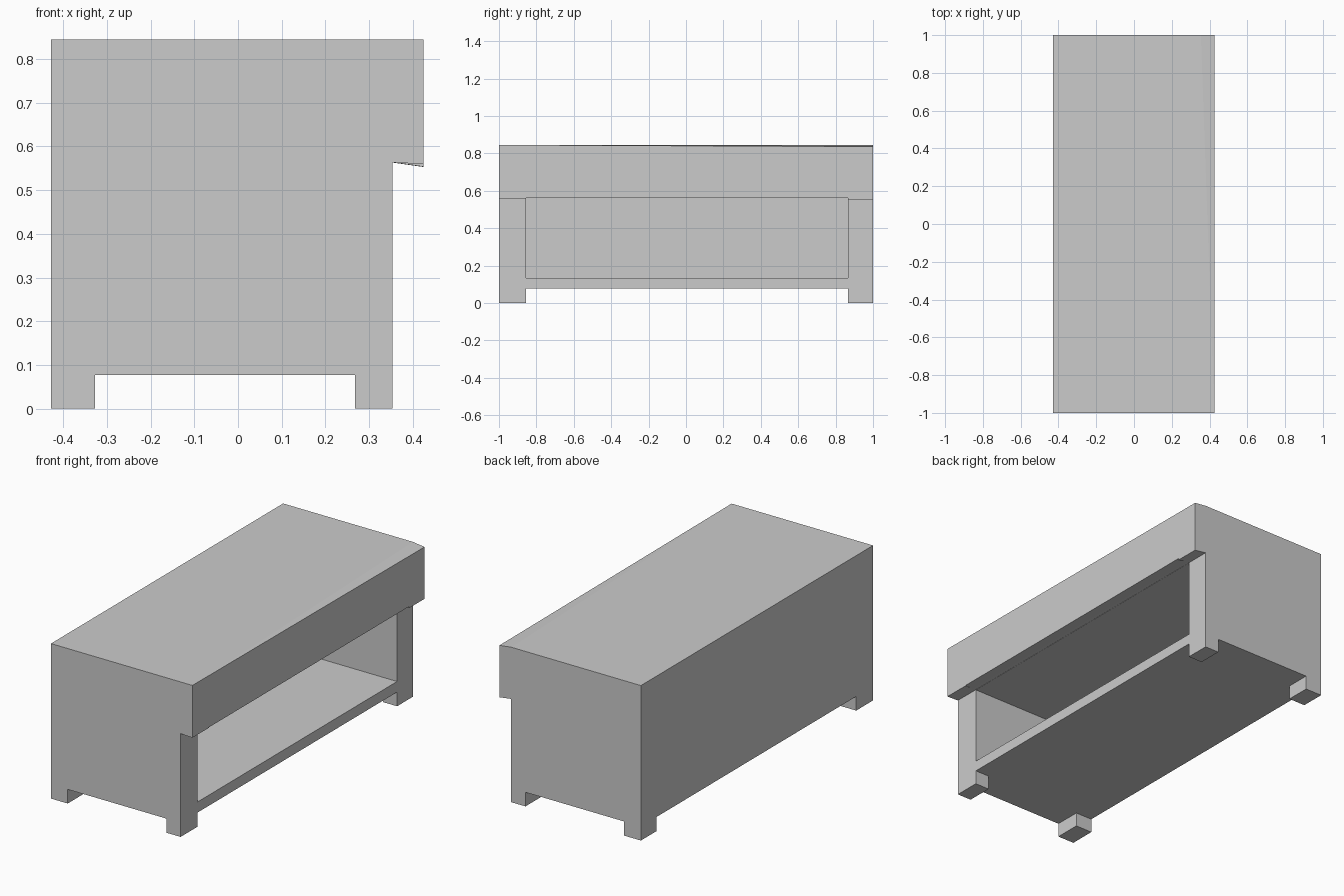
import bpy, bmesh
from mathutils import Vector

if "Cube" in bpy.data.objects:
    bpy.data.objects.remove(bpy.data.objects["Cube"])


def make_object(name, bm):
    bmesh.ops.recalc_face_normals(bm, faces=bm.faces)
    mesh = bpy.data.meshes.new(name)
    bm.to_mesh(mesh)
    bm.free()
    obj = bpy.data.objects.new(name, mesh)
    bpy.context.collection.objects.link(obj)
    return obj


def box(name, lo, hi):
    lo, hi = Vector(lo), Vector(hi)
    bm = bmesh.new()
    bmesh.ops.create_cube(bm, size=1)
    for v in bm.verts:
        v.co = (lo + hi) / 2 + v.co * (hi - lo)
    return make_object(name, bm)


def cut(target, name, lo, hi):
    cutter = box(name, lo, hi)
    cutter.hide_render = True
    mod = target.modifiers.new(name, 'BOOLEAN')
    mod.operation = 'DIFFERENCE'
    mod.solver = 'EXACT'
    mod.object = cutter
    bpy.context.view_layer.objects.active = target
    bpy.ops.object.modifier_apply(modifier=name)
    bpy.data.objects.remove(cutter)


BACK, FRONT, LIP = -0.428, 0.354, 0.425
LEG_BACK, LEG_FRONT = -0.327, 0.268      # inner faces of the legs
LEG_LEFT, LEG_RIGHT = -0.855, 0.865
UNDERSIDE, FLOOR, CEILING, TOP = 0.077, 0.135, 0.563, 0.845

# Cabinet body: side profile with overhanging lip, the lip sagging at the far end
def profile(lip_bottom, lip_top):
    return [(BACK, 0), (FRONT, 0), (FRONT, CEILING), (LIP, lip_bottom),
            (LIP, lip_top), (FRONT, TOP), (BACK, TOP)]


bm = bmesh.new()
near = [bm.verts.new((x, -1, z)) for x, z in profile(0.56, TOP)]
far = [bm.verts.new((x, 1, z)) for x, z in profile(0.553, 0.836)]
bm.faces.new(near)
bm.faces.new(far)
for i in range(len(near)):
    j = (i + 1) % len(near)
    bm.faces.new((near[i], near[j], far[j], far[i]))
bmesh.ops.triangulate(bm, faces=[f for f in bm.faces if len(f.verts) == 4])
cabinet = make_object("open_cabinet", bm)

# Open shelf compartment
cut(cabinet, "compartment_cutter", (LEG_BACK, LEG_LEFT, FLOOR), (0.6, LEG_RIGHT, CEILING - 0.001))

# Two crossing channels leave four corner legs
cut(cabinet, "long_channel_cutter", (LEG_BACK, -1.2, -0.1), (LEG_FRONT, 1.2, UNDERSIDE))
cut(cabinet, "cross_channel_cutter", (-0.6, LEG_LEFT, -0.1), (0.6, LEG_RIGHT, UNDERSIDE))
